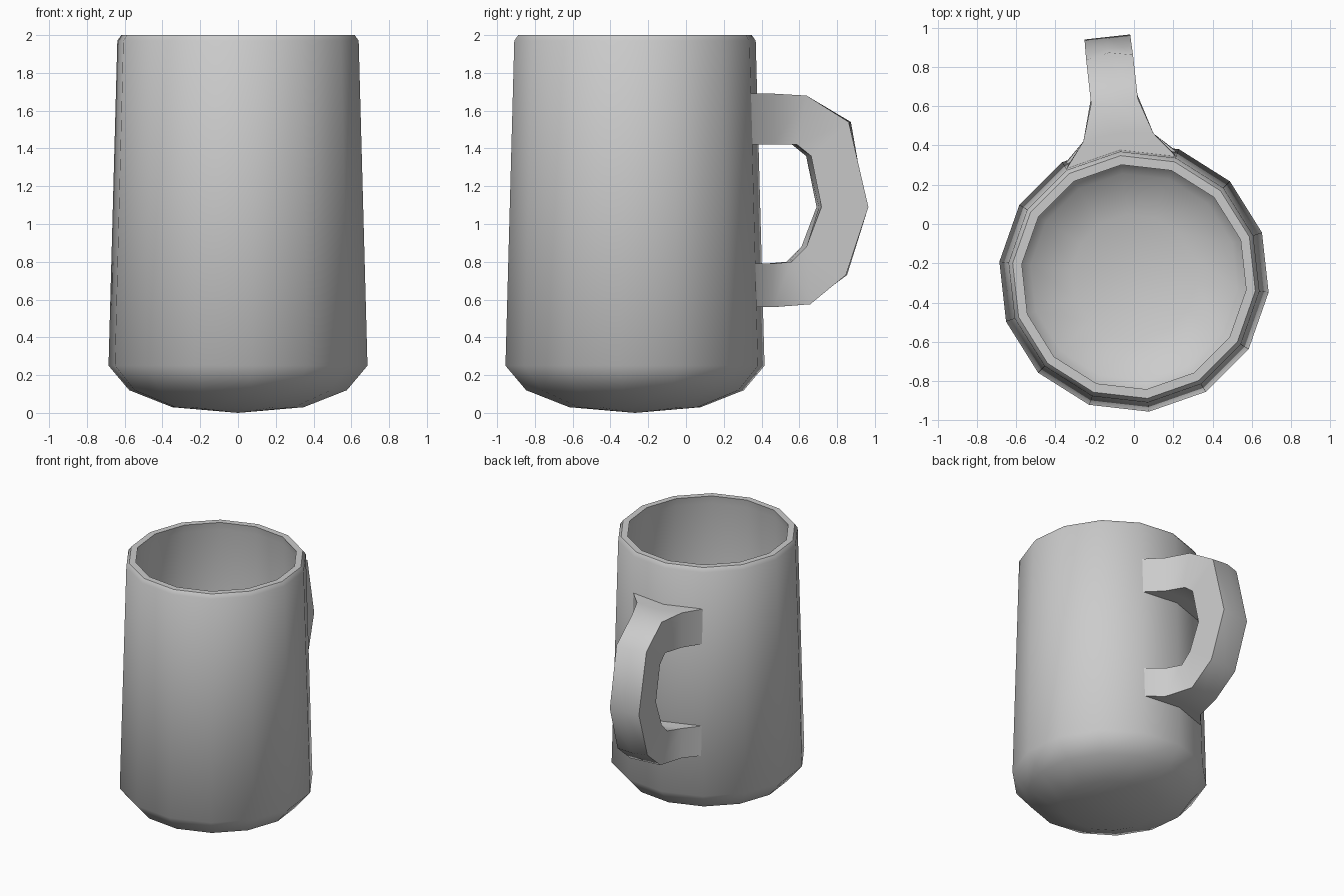
import bpy, bmesh, math

if "Cube" in bpy.data.objects:
    bpy.data.objects.remove(bpy.data.objects["Cube"])

SIDES = 14
CENTRE_Y = -0.27
PHASE = math.radians(19.2)
HANDLE_ANGLE = PHASE + 3 * math.tau / SIDES


def finish(name, bm, angle):
    bmesh.ops.recalc_face_normals(bm, faces=bm.faces[:])
    mesh = bpy.data.meshes.new(name)
    bm.to_mesh(mesh)
    bm.free()
    obj = bpy.data.objects.new(name, mesh)
    bpy.context.collection.objects.link(obj)
    obj.location.y = CENTRE_Y
    bpy.ops.object.select_all(action='DESELECT')
    obj.select_set(True)
    bpy.context.view_layer.objects.active = obj
    bpy.ops.object.shade_smooth_by_angle(angle=math.radians(angle))
    return obj


def bridge(bm, rings):
    for a, b in zip(rings, rings[1:]):
        n = len(a)
        for i in range(n):
            j = (i + 1) % n
            bm.faces.new((a[i], a[j], b[j], b[i]))


def cap_to_point(bm, ring, z):
    tip = bm.verts.new((0, 0, z))
    for i in range(len(ring)):
        bm.faces.new((ring[i], ring[(i + 1) % len(ring)], tip))


# Mug body: outside wall, rim and hollow inside
profile = [(0.35, 0.03), (0.58, 0.12), (0.69, 0.25), (0.643, 1.97),
           (0.622, 2.0), (0.575, 2.0), (0.585, 1.94), (0.63, 0.28),
           (0.53, 0.17), (0.32, 0.09)]
bm = bmesh.new()
rings = []
for r, z in profile:
    rings.append([bm.verts.new((r * math.cos(PHASE + k * math.tau / SIDES),
                                r * math.sin(PHASE + k * math.tau / SIDES), z))
                  for k in range(SIDES)])
bridge(bm, rings)
cap_to_point(bm, rings[0], 0.0)
cap_to_point(bm, rings[-1], 0.07)
finish("mug_body", bm, 45)

# Handle: six-sided sections, flared where they meet the wall
# outer r, outer z, inner r, inner z, half width, side setback
stations = [(0.64, 1.69, 0.645, 1.42, 0.285, 0.06),
            (0.74, 1.69, 0.74, 1.42, 0.18, 0.025),
            (0.90, 1.68, 0.85, 1.42, 0.12, 0.0),
            (1.15, 1.54, 0.95, 1.36, 0.12, 0.025),
            (1.23, 1.09, 0.98, 1.09, 0.117, 0.0),
            (1.13, 0.73, 0.92, 0.88, 0.12, 0.02),
            (0.92, 0.575, 0.82, 0.80, 0.12, 0.0),
            (0.74, 0.56, 0.74, 0.79, 0.18, 0.025),
            (0.665, 0.56, 0.66, 0.79, 0.295, 0.06)]
bm = bmesh.new()
rings = []
for ro, zo, ri, zi, w, back in stations:
    section = [(ro - back, -w, zo), (ro, 0, zo), (ro - back, w, zo),
               (ri - back, w, zi), (ri, 0, zi), (ri - back, -w, zi)]
    rings.append([bm.verts.new(p) for p in section])
bridge(bm, rings)
for ring in (rings[0], rings[-1]):
    bm.faces.new(ring)
handle = finish("handle", bm, 75)
handle.rotation_euler.z = HANDLE_ANGLE
